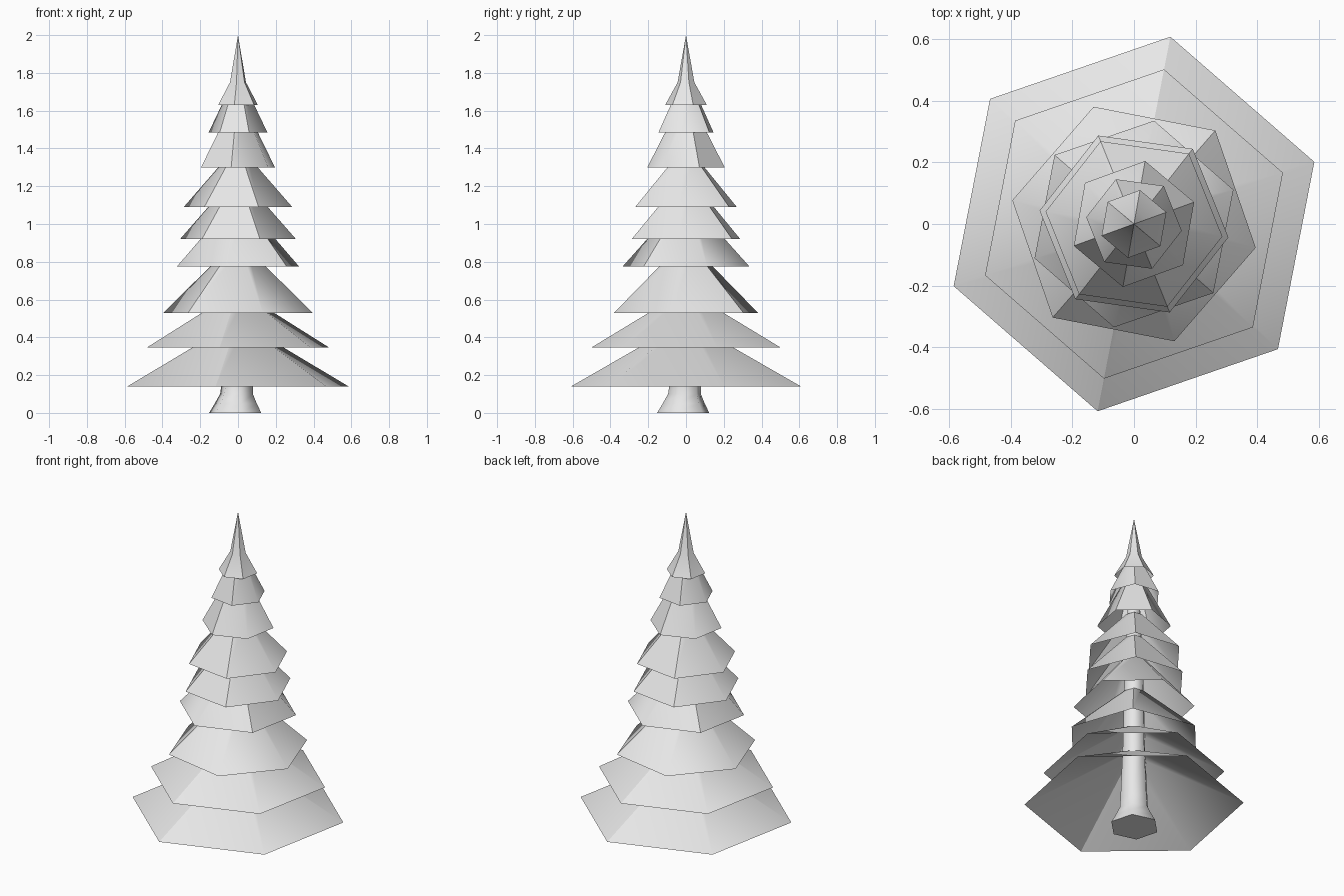
import bpy, bmesh, math
from mathutils import Matrix, Vector

if "Cube" in bpy.data.objects:
    bpy.data.objects.remove(bpy.data.objects["Cube"])

grey = bpy.data.materials.new("plain_grey")
grey.use_nodes = True
colour = (0.8, 0.8, 0.8, 1)
grey.diffuse_color = colour
grey.node_tree.nodes["Principled BSDF"].inputs["Base Color"].default_value = colour


def ring(bm, radius, z, phase, dx=0, dy=0):
    """Six corners of a horizontal hexagon."""
    angles = [math.radians(phase + 60 * k) for k in range(6)]
    return [bm.verts.new((dx + radius * math.cos(a), dy + radius * math.sin(a), z))
            for a in angles]


def bridge(bm, low, high, creases=()):
    """Join two rings; corners listed in creases (and opposite ones) stay sharp."""
    for k in range(6):
        n = (k + 1) % 6
        bm.faces.new((low[k], low[n], high[n], high[k])).smooth = True
    for k in range(6):
        if k % 3 in creases:
            bm.edges.get((low[k], high[k])).smooth = False


def finish(bm, name):
    mesh = bpy.data.meshes.new(name)
    bm.to_mesh(mesh)
    bm.free()
    mesh.materials.append(grey)
    obj = bpy.data.objects.new(name, mesh)
    bpy.context.collection.objects.link(obj)
    return obj


# Branch tiers: rim height, rim radius, height where the slope meets the axis, turn, creases
INNER = 0.05
tiers = [
    (0.14, 0.62, 0.49, 19, (1,)),
    (0.345, 0.512, 0.65, 19, (1,)),
    (0.53, 0.403, 0.92, 49, (0,)),
    (0.775, 0.342, 1.15, 19, (2,)),
    (0.92, 0.31, 1.27, 52, (0, 1)),
    (1.09, 0.29, 1.42, 52, (0, 1)),
    (1.30, 0.208, 1.70, 20, (0, 1)),
    (1.485, 0.157, 1.81, 52, (0, 1)),
]
for i, (z, radius, apex, turn, creases) in enumerate(tiers):
    bm = bmesh.new()
    top = z + (apex - z) * (1 - INNER / radius)
    bridge(bm, ring(bm, radius, z, turn), ring(bm, INNER, top, turn), creases)
    finish(bm, f"branch_tier_{i + 1}")

# Flared tip that ends in a spire
bm = bmesh.new()
skirt, neck = ring(bm, 0.112, 1.63, 20), ring(bm, 0.045, 1.75, 20)
bridge(bm, skirt, neck, (0, 1, 2))
peak = bm.verts.new((0, 0, 2))
for k in range(6):
    bm.faces.new((neck[k], neck[(k + 1) % 6], peak)).smooth = True
for v in neck:
    bm.edges.get((v, peak)).smooth = False
finish(bm, "tree_tip")

# Trunk with a flared, slightly shifted foot: height, radius, shift
trunk_profile = [(0, 0.143, -0.015), (0.05, 0.115, -0.012), (0.1, 0.09, -0.008),
                 (0.16, 0.085, -0.004), (0.5, 0.07, 0), (1.0, 0.058, 0), (1.6, 0.03, 0)]
bm = bmesh.new()
rings = [ring(bm, r, z, 45, s, s) for z, r, s in trunk_profile]
for low, high in zip(rings, rings[1:]):
    bridge(bm, low, high)
bm.faces.new(rings[0][::-1])
for k in range(6):
    bm.edges.get((rings[0][k], rings[0][(k + 1) % 6])).smooth = False
finish(bm, "trunk")
